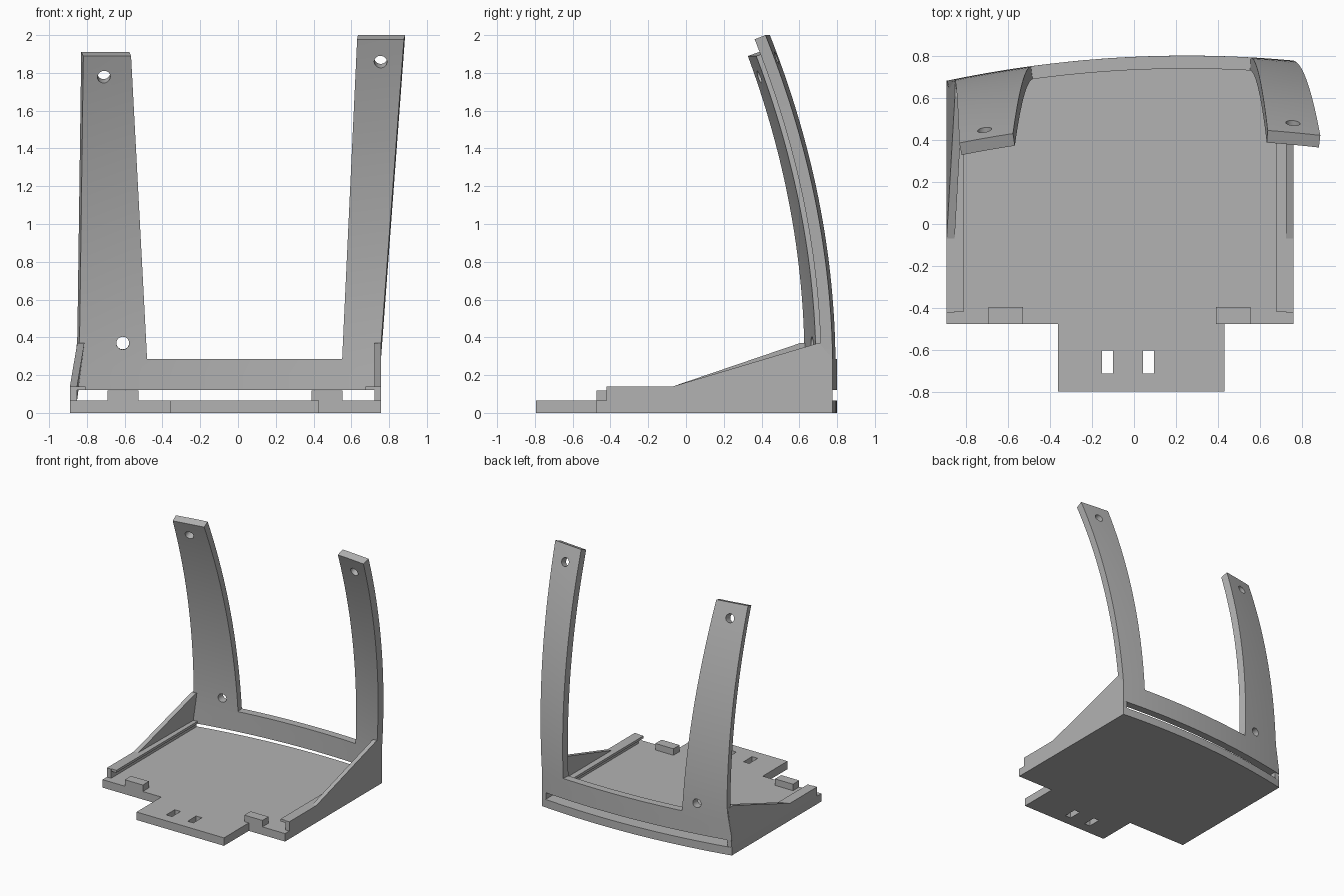
import bpy, bmesh, math
from mathutils import Matrix

if "Cube" in bpy.data.objects:
    bpy.data.objects.remove(bpy.data.objects["Cube"])

grey = bpy.data.materials.new("plain grey")
grey.use_nodes = True
colour = (0.45, 0.45, 0.45, 1)
grey.diffuse_color = colour
grey.node_tree.nodes["Principled BSDF"].inputs["Base Color"].default_value = colour


def finish(name, bm):
    bmesh.ops.recalc_face_normals(bm, faces=bm.faces)
    mesh = bpy.data.meshes.new(name)
    bm.to_mesh(mesh)
    bm.free()
    obj = bpy.data.objects.new(name, mesh)
    bpy.context.collection.objects.link(obj)
    mesh.materials.append(grey)
    return obj


def prism(name, points, step, place):
    """Extrude a 2D outline; place maps (a, b, depth) to x, y, z."""
    bm = bmesh.new()
    low, high = [[bm.verts.new(place(a, b, d)) for a, b in points] for d in step]
    bm.faces.new(low)
    bm.faces.new(high)
    for i in range(len(points)):
        j = (i + 1) % len(points)
        bm.faces.new((low[i], low[j], high[j], high[i]))
    return finish(name, bm)


def box(name, x, y, z):
    outline = [(x[0], y[0]), (x[1], y[0]), (x[1], y[1]), (x[0], y[1])]
    return prism(name, outline, z, lambda a, b, d: (a, b, d))


def cut(obj, cutter):
    cutter.hide_render = True
    mod = obj.modifiers.new("cut", 'BOOLEAN')
    mod.operation, mod.solver, mod.object = 'DIFFERENCE', 'EXACT', cutter


def apply_all(obj):
    bpy.ops.object.select_all(action='DESELECT')
    obj.select_set(True)
    bpy.context.view_layer.objects.active = obj
    cutters = [m.object for m in obj.modifiers if m.type == 'BOOLEAN']
    for name in [m.name for m in obj.modifiers]:
        bpy.ops.object.modifier_apply(modifier=name)
    for c in cutters:
        bpy.data.objects.remove(c)


def lerp(a, b, t):
    return a + (b - a) * t


def back_y(x, z=0):
    """Rear surface, bowed across and leaning forward with height."""
    return 0.8 - 0.092 * (x - 0.25) ** 2 - 0.1117 * max(0, z - 0.25) ** 2


# Base plate with a front tab and a bowed rear edge
LEFT, RIGHT, FRONT, FLOOR = 0.757, -0.89, -0.475, 0.065
steps = 20
outline = [(RIGHT, FRONT), (-0.36, FRONT), (-0.36, -0.795), (0.43, -0.795),
           (0.43, FRONT), (LEFT, FRONT)]
for i in range(steps + 1):
    x = lerp(LEFT, RIGHT, i / steps)
    outline.append((x, back_y(x)))
plate = prism("base_plate", outline, (0, FLOOR), lambda a, b, d: (a, b, d))
for x in (-0.125, 0.068):
    cut(plate, box("slot_cutter", (x - 0.026, x + 0.026), (-0.71, -0.6), (-0.1, 0.2)))
apply_all(plate)

# Front stop blocks
for side, x in (("right", -0.69), ("left", 0.39)):
    box(side + "_stop_block", (x, x + 0.163), (FRONT, -0.395), (FLOOR, 0.118))


# Rear shell: low cross wall and two curved arms in one sheet
WALL_TOP = 0.285
ROWS, WALL_ROWS, ARM_COLS, GAP_COLS = 30, 4, 6, 14


def arm_edges(row):
    """Heights and x limits of the right and left arms at one row."""
    if row <= WALL_ROWS:
        t = row / WALL_ROWS
        z = lerp(0.12, WALL_TOP, t)
        lean = max(0, (z - 0.14) * 0.17)
        return (z, RIGHT + lean, -0.49), (z, 0.555, LEFT)
    t = (row - WALL_ROWS) / (ROWS - WALL_ROWS)
    zr, zl = lerp(WALL_TOP, 1.91, t), lerp(WALL_TOP, 2.0, t)
    outer = max(RIGHT + (zr - 0.14) * 0.17, -1) if zr < 0.37 else lerp(-0.851, -0.83, (zr - 0.37) / 1.54)
    return ((zr, outer, lerp(-0.49, -0.575, t)),
            (zl, lerp(0.555, 0.635, t), lerp(LEFT, 0.885, t)))


bm = bmesh.new()
grid = []
for r in range(ROWS + 1):
    (zr, a, b), (zl, c, d) = arm_edges(r)
    spans = [(lerp(a, b, i / ARM_COLS), zr) for i in range(ARM_COLS + 1)]
    gap = [(lerp(b, c, i / GAP_COLS), zr) for i in range(1, GAP_COLS)]
    spans += gap if r <= WALL_ROWS else [None] * len(gap)
    spans += [(lerp(c, d, i / ARM_COLS), zl) for i in range(ARM_COLS + 1)]
    grid.append([p and bm.verts.new((p[0], back_y(*p), p[1])) for p in spans])
for low, high in zip(grid, grid[1:]):
    for i in range(len(low) - 1):
        quad = (low[i + 1], low[i], high[i], high[i + 1])
        if all(quad):
            bm.faces.new(quad)
shell = finish("rear_wall_and_arms", bm)
# Keep the outward direction at the rear so thickness grows forward
if shell.data.polygons[0].normal.y < 0:
    shell.data.flip_normals()
solid = shell.modifiers.new("thickness", 'SOLIDIFY')
solid.thickness, solid.offset = 0.062, -1

# Round screw holes square to the shell
for x, z in ((-0.71, 1.79), (-0.61, 0.37), (0.755, 1.87)):
    slope = math.atan(0.2234 * (z - 0.25))
    bm = bmesh.new()
    bmesh.ops.create_cone(bm, cap_ends=True, segments=32, radius1=0.034, radius2=0.034, depth=0.4,
                          matrix=Matrix.Translation((x, back_y(x, z) - 0.03, z))
                          @ Matrix.Rotation(math.pi / 2 + slope, 4, 'X'))
    cut(shell, finish("hole_cutter", bm))
apply_all(shell)
bpy.ops.object.shade_smooth_by_angle(angle=math.radians(30))


# Side walls rising into gussets, with lips that form board rails
def side(name, x, back, lean, lip):
    profile = [(-0.42, FLOOR), (-0.42, 0.14), (-0.07, 0.14), (back - 0.075, 0.37),
               (back - 0.006, 0.37), (back, 0.25), (back, FLOOR)]
    prism(name + "_side_wall", profile, x,
          lambda y, z, d: (d + lean * max(0, z - 0.14), y, z))
    box(name + "_rail_lip", lip, (-0.415, back - 0.03), (0.12, 0.14))


side("right", (RIGHT, -0.852), back_y(RIGHT), 0.17, (-0.87, -0.808))
side("left", (0.722, LEFT), back_y(LEFT), 0, (0.675, 0.74))
